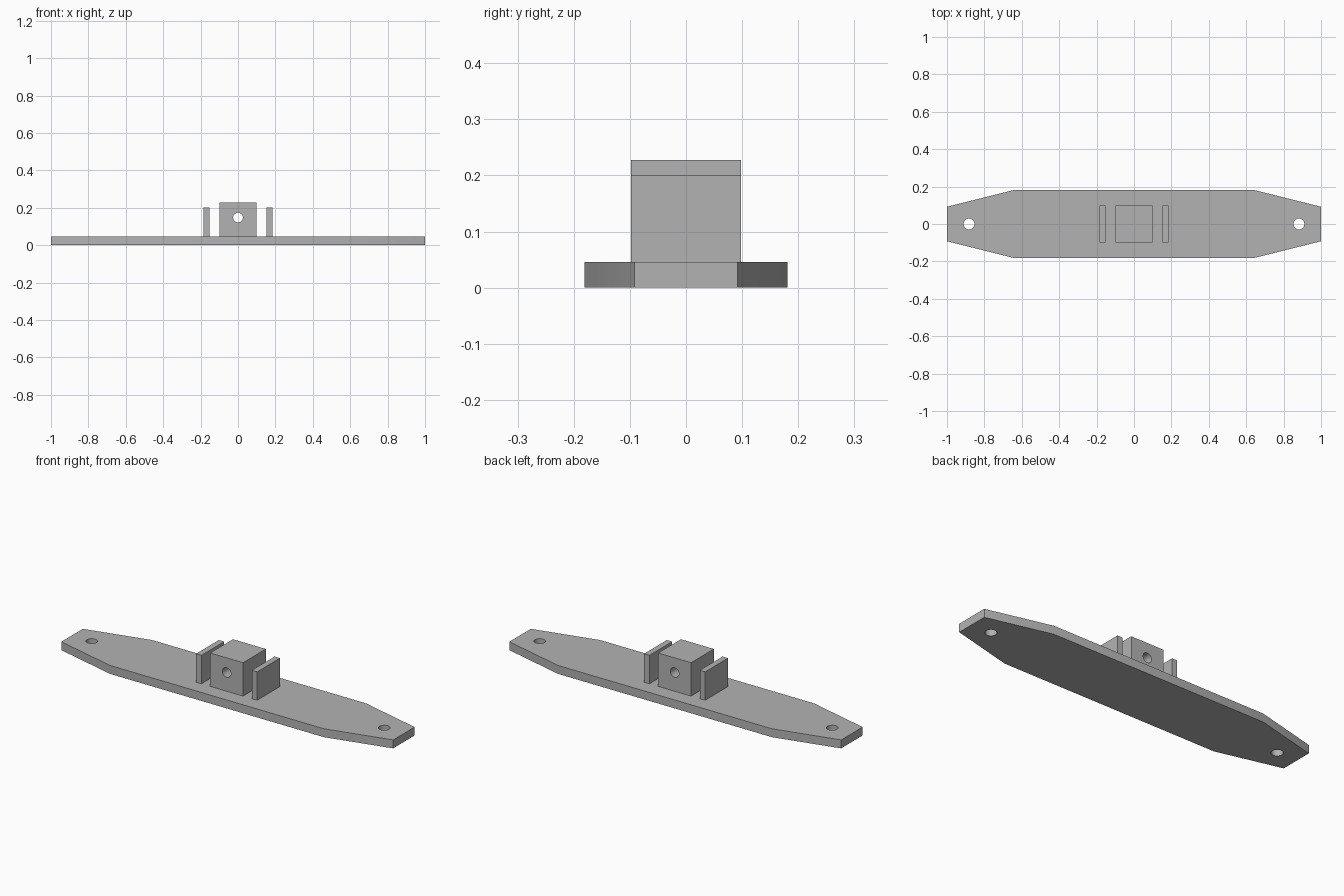
import bpy
import bmesh
from math import radians

cube = bpy.data.objects.get("Cube")
if cube:
    bpy.data.objects.remove(cube, do_unlink=True)

grey = bpy.data.materials.new("plain grey")
grey.use_nodes = True
colour = (0.45, 0.45, 0.45, 1)
grey.diffuse_color = colour
grey.node_tree.nodes["Principled BSDF"].inputs["Base Color"].default_value = colour

PLATE_TOP = 0.046
HALF_DEPTH = 0.098


def prism(name, outline, bottom, top):
    """Extrude a flat outline upwards into a solid."""
    bm = bmesh.new()
    face = bm.faces.new([bm.verts.new((x, y, bottom)) for x, y in outline])
    up = bmesh.ops.extrude_face_region(bm, geom=[face])
    verts = [v for v in up["geom"] if isinstance(v, bmesh.types.BMVert)]
    bmesh.ops.translate(bm, verts=verts, vec=(0, 0, top - bottom))
    bmesh.ops.recalc_face_normals(bm, faces=bm.faces)
    mesh = bpy.data.meshes.new(name)
    bm.to_mesh(mesh)
    bm.free()
    mesh.materials.append(grey)
    obj = bpy.data.objects.new(name, mesh)
    bpy.context.collection.objects.link(obj)
    return obj


def box(name, x0, x1, top):
    d = HALF_DEPTH
    return prism(name, [(x0, -d), (x1, -d), (x1, d), (x0, d)], PLATE_TOP, top)


def drill(target, location, radius, tilt=0):
    """Cut a round through hole in the target."""
    bpy.ops.mesh.primitive_cylinder_add(vertices=32, radius=radius, depth=0.6,
                                        location=location, rotation=(tilt, 0, 0))
    cutter = bpy.context.object
    cutter.name = "hole_cutter"
    cutter.data.materials.append(grey)
    mod = target.modifiers.new("hole", 'BOOLEAN')
    mod.operation = 'DIFFERENCE'
    mod.solver = 'EXACT'
    mod.object = cutter
    bpy.ops.object.select_all(action='DESELECT')
    target.select_set(True)
    bpy.context.view_layer.objects.active = target
    bpy.ops.object.modifier_apply(modifier=mod.name)
    bpy.data.objects.remove(cutter, do_unlink=True)
    bpy.ops.object.shade_smooth_by_angle(angle=radians(20))


# Base plate with tapered ends and a mounting hole in each
quarter = [(1, 0.092), (0.645, 0.181)]
half = quarter + [(-x, y) for x, y in reversed(quarter)]
plate = prism("base_plate", half + [(-x, -y) for x, y in half], 0, PLATE_TOP)
for side in (-1, 1):
    drill(plate, (side * 0.882, 0, 0), 0.029)

# Central block with a hole from front to back
block = box("centre_block", -0.099, 0.099, 0.228)
drill(block, (0, 0, 0.148), 0.026, radians(90))

# Thin upright plates beside the block
box("left_side_plate", 0.152, 0.184, 0.201)
box("right_side_plate", -0.184, -0.152, 0.201)
